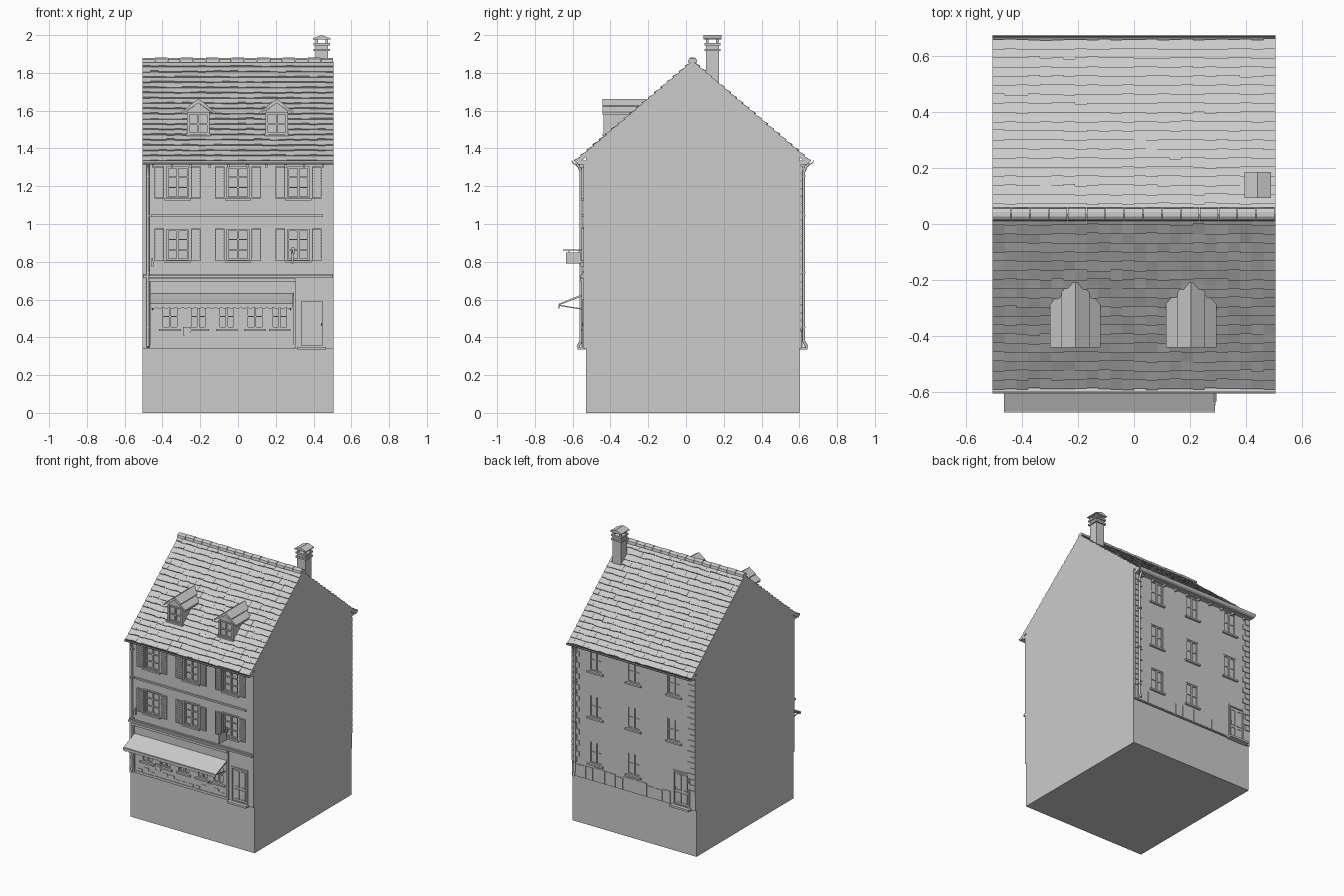
import bpy, bmesh, math, random
from mathutils import Vector

random.seed(4)
if "Cube" in bpy.data.objects:
    bpy.data.objects.remove(bpy.data.objects["Cube"])

grey = bpy.data.materials.new("stone_grey")
grey.use_nodes = True
grey.diffuse_color = (0.6, 0.6, 0.6, 1)
grey.node_tree.nodes["Principled BSDF"].inputs["Base Color"].default_value = (0.6, 0.6, 0.6, 1)

MID = 0.035            # y of the ridge
WALL = {-1: -0.543, 1: 0.61}   # outer wall planes, front and back
HALF = 0.506


class Part:
    """Collects simple solids in one named mesh."""

    def __init__(self, name):
        self.name, self.bm = name, bmesh.new()

    def prism(self, profile, a, b, axis=0):
        # extrude a closed 2D profile along the axis from a to b
        def point(p, t):
            c = list(p)
            c.insert(axis, t)
            return self.bm.verts.new(c)
        lo, hi = [point(p, a) for p in profile], [point(p, b) for p in profile]
        n = len(profile)
        self.bm.faces.new(lo)
        self.bm.faces.new(hi[::-1])
        for i in range(n):
            j = (i + 1) % n
            self.bm.faces.new((lo[j], lo[i], hi[i], hi[j]))

    def box(self, x0, x1, y0, y1, z0, z1):
        self.prism([(y0, z0), (y1, z0), (y1, z1), (y0, z1)], x0, x1)

    def plate(self, side, x0, x1, z0, z1, out, back=0.0):
        # box standing on the front or back wall
        self.box(x0, x1, WALL[side] - side * back, WALL[side] + side * out, z0, z1)

    def ring(self, side, x0, x1, z0, z1, t, out, back=0.0):
        for a, b, c, d in ((x0, x0 + t, z0, z1), (x1 - t, x1, z0, z1),
                           (x0 + t, x1 - t, z0, z0 + t), (x0 + t, x1 - t, z1 - t, z1)):
            self.plate(side, a, b, c, d, out, back)

    def done(self):
        bmesh.ops.recalc_face_normals(self.bm, faces=self.bm.faces)
        me = bpy.data.meshes.new(self.name)
        self.bm.to_mesh(me)
        self.bm.free()
        me.materials.append(grey)
        ob = bpy.data.objects.new(self.name, me)
        bpy.context.collection.objects.link(ob)
        return ob


def cut(ob, cutter):
    mod = ob.modifiers.new("openings", "BOOLEAN")
    mod.operation, mod.object, mod.solver = "DIFFERENCE", cutter, "EXACT"
    bpy.context.view_layer.objects.active = ob
    bpy.ops.object.modifier_apply(modifier=mod.name)
    bpy.data.objects.remove(cutter)


# Main body with gable ends
body = Part("house_body")
body.prism([(-0.53, 0), (0.6, 0), (0.6, 1.37), (MID, 1.85), (-0.53, 1.37)], -HALF, HALF)
body.done()

# Windows on both facades
windows, shutters = Part("windows"), Part("shutters")
holes = {-1: Part("front_openings"), 1: Part("back_openings")}


def window(side, x, z, w, h, rows, bar=0.006):
    back = abs(WALL[side]) - (0.53 if side < 0 else 0.6)
    x0, x1, z0, z1 = x - w / 2, x + w / 2, z - h / 2, z + h / 2
    holes[side].plate(side, x0, x1, z0, z1, 0.05, 0.05)
    windows.ring(side, x0, x1, z0, z1, bar * 1.5, -0.003, back)
    windows.plate(side, x - bar, x + bar, z0, z1, -0.003, back)
    for i in range(1, rows):
        zz = z0 + h * i / rows
        windows.plate(side, x0, x1, zz - bar / 2, zz + bar / 2, -0.005, back)
    windows.plate(side, x0 - 0.012, x1 + 0.012, z0 - 0.012, z0, 0.014)


for z in (0.89, 1.22):
    for x in (-0.32, 0, 0.32):
        window(-1, x, z, 0.116, 0.165, 3)
        windows.ring(-1, x - 0.068, x + 0.068, z - 0.09, z + 0.092, 0.01, 0.005)
        for s in (-1, 1):
            a, b = sorted((x + s * 0.071, x + s * 0.122))
            shutters.ring(-1, a, b, z - 0.085, z + 0.085, 0.006, 0.009)
            for i in range(11):
                zz = z - 0.077 + i * 0.0142
                shutters.plate(-1, a + 0.006, b - 0.006, zz, zz + 0.009, 0.007)
for z in (0.55, 0.89, 1.23):
    for x in (-0.33, 0, 0.31):
        if z > 0.6 or x > -0.3:
            window(1, x, z, 0.105, 0.165, 2)

# Shop windows and doors
shop = Part("shop_front")
for x in (-0.36, -0.21, -0.06, 0.09, 0.22):
    window(-1, x, 0.51, 0.09, 0.13, 2)
shop.plate(-1, -0.475, 0.305, 0.695, 0.712, 0.018)
shop.plate(-1, -0.46, 0.295, 0.64, 0.69, 0.006)
for x in (-0.475, 0.293):
    shop.plate(-1, x, x + 0.012, 0.345, 0.7, 0.01)
shop.plate(-1, -0.463, 0.293, 0.345, 0.36, 0.004)
shop.plate(-1, -0.292, -0.248, 0.41, 0.455, 0.008)
for i in range(14):
    x = -0.44 + 0.052 * i
    z = random.choice((0.365, 0.385, 0.405))
    shop.plate(-1, x, x + 0.04, z, z + 0.018, 0.003)
shop.done()

doors = Part("doors")
for side, x in ((-1, 0.392), (1, -0.39)):
    holes[side].plate(side, x - 0.055, x + 0.055, 0.35, 0.59, 0.05, 0.05)
    doors.ring(side, x - 0.068, x + 0.068, 0.345, 0.602, 0.012, 0.006)
    doors.plate(side, x - 0.055, x + 0.055, 0.35, 0.59, -0.006, 0.01)
    for z0, z1 in ((0.365, 0.44), (0.455, 0.575)):
        doors.ring(side, x - 0.045, x - 0.004, z0, z1, 0.006, -0.002, 0.007)
        doors.ring(side, x + 0.004, x + 0.045, z0, z1, 0.006, -0.002, 0.007)
    doors.plate(side, x + 0.047, x + 0.053, 0.46, 0.475, 0.008, 0.007)
    doors.plate(side, x - 0.08, x + 0.075, 0.335, 0.35, 0.032, 0.01)
doors.done()
windows.done()
shutters.done()

# Facade skins with cut openings
for side, name, inner in ((-1, "front_wall", -0.53), (1, "back_wall", 0.6)):
    wall = Part(name)
    wall.box(-HALF + 0.001, HALF - 0.001, inner, WALL[side], 0.34, 1.335)
    cut(wall.done(), holes[side].done())

# String courses, cornice and brackets
trim = Part("cornices")
for z, h, out, a, b in ((1.038, 0.012, 0.01, -0.46, 0.45), (0.715, 0.012, 0.018, -0.504, 0.504),
                        (0.727, 0.008, 0.01, -0.504, 0.504)):
    trim.plate(-1, a, b, z, z + h, out)
for side in (-1, 1):
    trim.plate(side, -0.505, 0.505, 1.315, 1.335, 0.03)
    for i in range(10):
        x = -0.45 + 0.1 * i
        trim.plate(side, x - 0.006, x + 0.006, 1.3, 1.318, 0.022)
trim.done()

# Corner stones and rough plinth on the back
stones = Part("back_corner_stones")
for i in range(21):
    z, w = 0.45 + i * 0.041, 0.062 if i % 2 else 0.04
    stones.plate(1, -0.505, -0.505 + w, z, z + 0.036, 0.006)
    stones.plate(1, 0.505 - w, 0.505, z, z + 0.036, 0.006)
x = -0.3
while x < 0.49:
    w = min(random.uniform(0.05, 0.1), 0.5 - x)
    stones.plate(1, x, x + w, 0.345, random.uniform(0.42, 0.445), 0.004)
    x += w + 0.004
stones.done()

# Roof: slab, overlapping tile rows and gutters
LENGTH, COS, SIN = 0.813, 0.762, 0.648


def slope(side, s, n):
    return (MID + side * (s * COS + n * SIN), 1.858 - s * SIN + n * COS)


tiles, gutters = Part("roof_tiles"), Part("gutters")
ROWS, COLS = 19, 24
for side in (-1, 1):
    tiles.prism([slope(side, *p) for p in ((0, 0), (LENGTH, 0), (LENGTH, -0.018), (0, -0.018))],
                -HALF, HALF)
    for r in range(ROWS):
        s0, s1 = LENGTH * r / ROWS, LENGTH * (r + 1) / ROWS
        for c in range(COLS):
            a = -HALF + 2 * HALF * c / COLS
            e = s1 + random.uniform(-0.003, 0.004)
            top = random.uniform(0.007, 0.011)
            tiles.prism([slope(side, *p) for p in ((s0, -0.004), (s0, 0.002), (e, top), (e, -0.004))],
                        a, a + 2 * HALF / COLS)
    arc = [math.pi + math.pi * i / 8 for i in range(9)]
    ring = [(r, t) for r, ts in ((0.022, arc), (0.017, arc[::-1])) for t in ts]
    gutters.prism([(MID + side * 0.62 + r * math.cos(t), 1.337 + r * math.sin(t)) for r, t in ring],
                  -HALF, HALF)
tiles.done()
gutters.done()

# Ridge caps
ridge = Part("ridge_caps")
for i in range(15):
    a, k = -HALF + i * 2 * HALF / 15, 0.002 * (i % 2)
    half = [(0.024, 1.855), (0.02, 1.872 + k), (0.008, 1.88 + k)]
    ridge.prism([(MID - y, z) for y, z in half] + [(MID + y, z) for y, z in half[::-1]],
                a, a + 2 * HALF / 15 - 0.003)
ridge.done()

# Dormers
dormers = Part("dormers")
for x in (-0.21, 0.205):
    dormers.prism([(x - 0.058, 1.44), (x + 0.058, 1.44), (x + 0.058, 1.6), (x, 1.64), (x - 0.058, 1.6)],
                  -0.425, -0.2, 1)
    for s in (-1, 1):
        dormers.prism([(x, 1.657), (x + s * 0.09, 1.593), (x + s * 0.09, 1.58), (x, 1.64)], -0.443, -0.2, 1)
        dormers.prism([(x, 1.662), (x + s * 0.05, 1.627), (x + s * 0.05, 1.62), (x, 1.65)], -0.442, -0.21, 1)
        dormers.box(*sorted((x + s * 0.046, x + s * 0.06)), -0.437, -0.42, 1.475, 1.592)
    for z in (1.475, 1.525, 1.58):
        dormers.box(x - 0.046, x + 0.046, -0.434, -0.42, z, z + 0.009)
    dormers.box(x - 0.004, x + 0.004, -0.434, -0.42, 1.475, 1.585)
    dormers.box(x - 0.066, x + 0.066, -0.443, -0.42, 1.465, 1.476)
dormers.done()

# Chimney with collars and a small gabled cap
chimney = Part("chimney")
CX, CY = 0.443, 0.14
for w, z0, z1 in ((0.034, 1.7, 1.945), (0.043, 1.915, 1.927), (0.043, 1.945, 1.957)):
    chimney.box(CX - w, CX + w, CY - w, CY + w, z0, z1)
for sx in (-1, 1):
    for sy in (-1, 1):
        x, y = CX + sx * 0.027, CY + sy * 0.027
        chimney.box(x - 0.007, x + 0.007, y - 0.007, y + 0.007, 1.955, 1.982)
chimney.prism([(CX - 0.047, 1.977), (CX + 0.047, 1.977), (CX + 0.047, 1.983), (CX, 2.0), (CX - 0.047, 1.983)],
              CY - 0.047, CY + 0.047, 1)
chimney.done()

# Awning with scalloped valance and struts
awning = Part("awning")
awning.prism([(-0.54, 0.632), (-0.672, 0.578), (-0.672, 0.57), (-0.54, 0.62)], -0.465, 0.29)
N = 22
for i in range(N):
    w = 0.755 / N
    a = -0.465 + i * w
    awning.prism([(a, 0.575), (a, 0.56), (a + w * 0.25, 0.553), (a + w * 0.75, 0.553),
                  (a + w, 0.56), (a + w, 0.575)], -0.676, -0.671, 1)
for x in (-0.455, 0.274):
    awning.prism([(-0.54, 0.545), (-0.54, 0.551), (-0.672, 0.572), (-0.672, 0.566)], x, x + 0.006)
awning.done()

# Hanging sign board and wall lamp
sign = Part("hanging_sign")
sign.box(0.286, 0.292, -0.65, -0.54, 0.86, 0.866)
sign.box(0.283, 0.295, -0.635, -0.555, 0.79, 0.85)
for y in (-0.622, -0.57):
    sign.box(0.287, 0.291, y, y + 0.004, 0.848, 0.862)
sign.box(0.28, 0.298, -0.548, -0.54, 0.84, 0.875)
sign.done()
lamp = Part("wall_lamp")
lamp.plate(-1, -0.461, -0.447, 0.775, 0.805, 0.016)
lamp.plate(-1, -0.457, -0.451, 0.805, 0.82, 0.01)
lamp.done()

# Downpipes
for side, x, name in ((-1, -0.477, "front_downpipe"), (1, 0.475, "back_downpipe")):
    w = WALL[side]
    path = [(MID + side * 0.615, 1.318), (MID + side * 0.6, 1.303), (w + side * 0.013, 1.275),
            (w + side * 0.013, 0.38), (w + side * 0.03, 0.348)]
    cu = bpy.data.curves.new(name, "CURVE")
    cu.dimensions, cu.bevel_depth, cu.bevel_resolution, cu.use_fill_caps = "3D", 0.008, 2, True
    sp = cu.splines.new("POLY")
    sp.points.add(len(path) - 1)
    for p, (y, z) in zip(sp.points, path):
        p.co = (x, y, z, 1)
    cu.materials.append(grey)
    bpy.context.collection.objects.link(bpy.data.objects.new(name, cu))
    clips = Part(name + "_clips")
    for z in (0.45, 0.74, 1.04, 1.25):
        clips.plate(side, x - 0.011, x + 0.011, z, z + 0.008, 0.022)
    clips.done()
